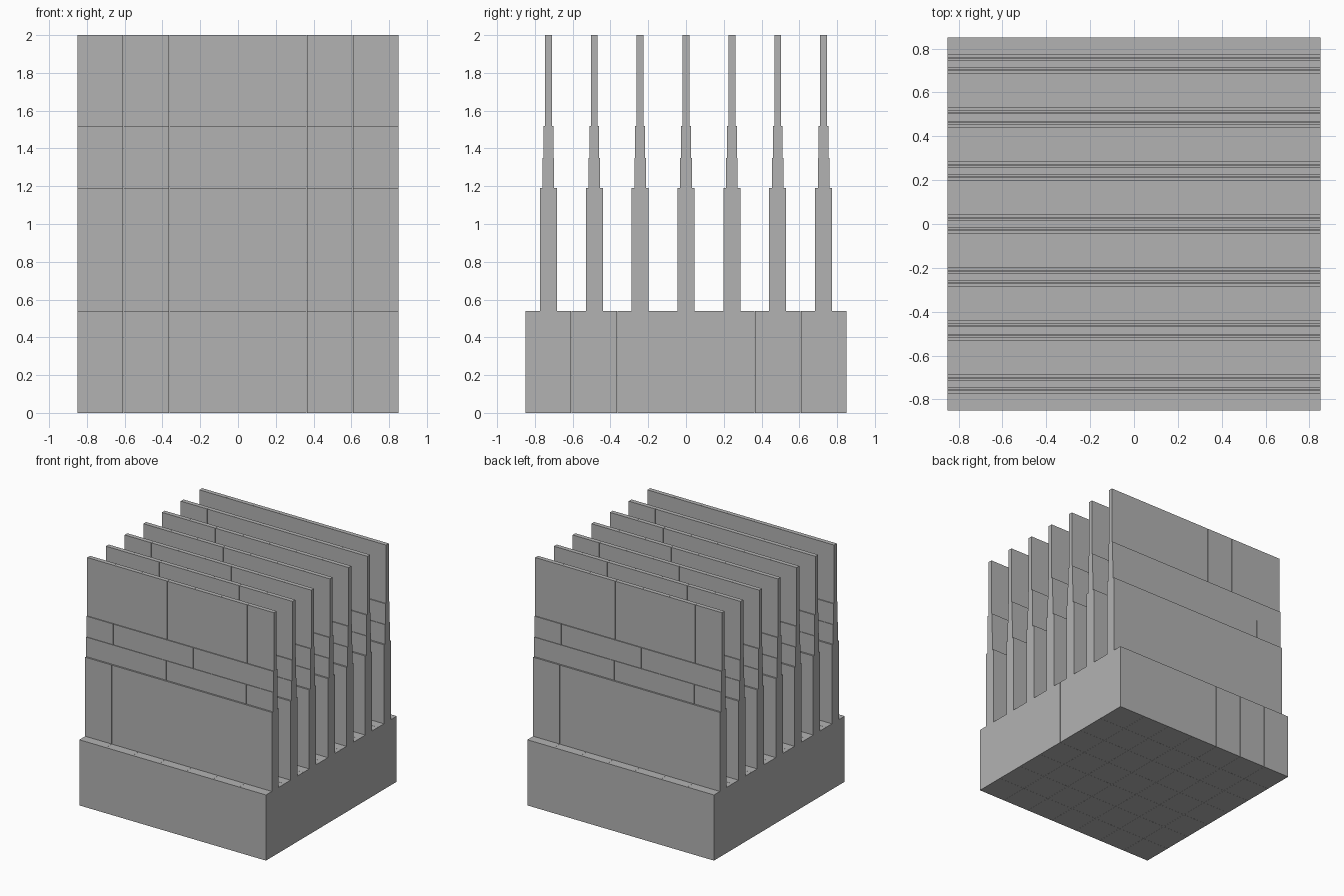
import bpy
import bmesh

N = 7                # modules per side
SIDE = 1.70
PITCH = SIDE / N
GAP = 0.001          # hairline joint between modules
BASE_TOP = 0.54

cube = bpy.data.objects.get("Cube")
if cube:
    bpy.data.objects.remove(cube, do_unlink=True)

grey = bpy.data.materials.new("plain grey")
grey.use_nodes = True
colour = (0.45, 0.45, 0.45, 1)
grey.diffuse_color = colour
grey.node_tree.nodes["Principled BSDF"].inputs["Base Color"].default_value = colour


def prism(name, profile, location):
    """One module: a closed (y, z) profile extruded along x."""
    bm = bmesh.new()
    half = (PITCH - GAP) / 2
    face = bm.faces.new([bm.verts.new((-half, y, z)) for y, z in profile])
    ext = bmesh.ops.extrude_face_region(bm, geom=[face])
    moved = [v for v in ext["geom"] if isinstance(v, bmesh.types.BMVert)]
    bmesh.ops.translate(bm, verts=moved, vec=(2 * half, 0, 0))
    bmesh.ops.recalc_face_normals(bm, faces=bm.faces)
    mesh = bpy.data.meshes.new(name)
    bm.to_mesh(mesh)
    bm.free()
    mesh.materials.append(grey)
    obj = bpy.data.objects.new(name, mesh)
    obj.location = location
    bpy.context.collection.objects.link(obj)
    return obj


def repeat(obj, offset):
    mod = obj.modifiers.new("repeat", 'ARRAY')
    mod.count = N
    mod.use_relative_offset = False
    mod.use_constant_offset = True
    mod.constant_offset_displace = offset


start = -SIDE / 2 + PITCH / 2

# Base: a square grid of blocks
h = (PITCH - GAP) / 2
base = prism("base_blocks", [(-h, 0), (h, 0), (h, BASE_TOP), (-h, BASE_TOP)],
             (start, start, 0))
repeat(base, (PITCH, 0, 0))
repeat(base, (0, PITCH, 0))

# Fins: upright plates that step thinner towards the top
steps = [(0.045, BASE_TOP, 1.19), (0.031, 1.19, 1.35),
         (0.026, 1.35, 1.52), (0.018, 1.52, 2.0)]
right_edge = [(w, z) for w, low, high in steps for z in (low, high)]
fin_profile = right_edge + [(-y, z) for y, z in reversed(right_edge)]
for i in range(N):
    fin = prism(f"fin_{i + 1}", fin_profile, (start, start + i * PITCH, 0))
    repeat(fin, (PITCH, 0, 0))
